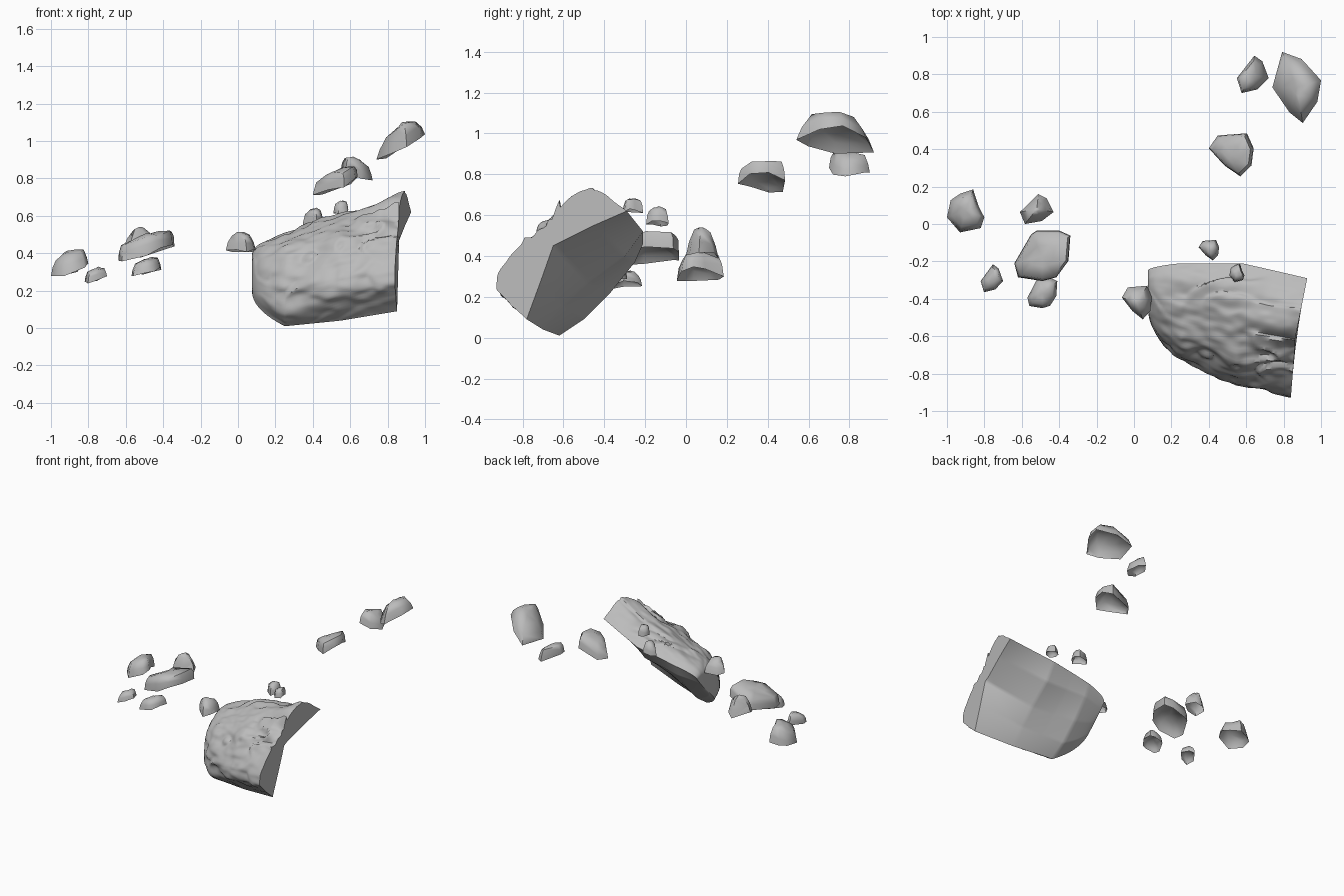
import bpy, bmesh, math
from mathutils import Vector, noise

cube = bpy.data.objects.get("Cube")
if cube:
    bpy.data.objects.remove(cube)

stone = bpy.data.materials.new("grey stone")
stone.use_nodes = True
grey = (0.5, 0.5, 0.5, 1)
stone.diffuse_color = grey
stone.node_tree.nodes["Principled BSDF"].inputs["Base Color"].default_value = grey


def finish(name, bm, angle):
    """Turn a bmesh into a smooth-shaded stone object."""
    bmesh.ops.recalc_face_normals(bm, faces=bm.faces)
    mesh = bpy.data.meshes.new(name)
    bm.to_mesh(mesh)
    bm.free()
    mesh.materials.append(stone)
    obj = bpy.data.objects.new(name, mesh)
    bpy.context.collection.objects.link(obj)
    bpy.ops.object.select_all(action='DESELECT')
    obj.select_set(True)
    bpy.context.view_layer.objects.active = obj
    bpy.ops.object.shade_smooth_by_angle(angle=math.radians(angle))


def bridge(bm, lower, upper):
    count = len(lower)
    for i in range(count):
        j = (i + 1) % count
        bm.faces.new((lower[i], lower[j], upper[j], upper[i]))


# Boulder cross-sections in (y, z): seven points over the rough outside, then the broken inside
left_tip = [(-.42, .2), (-.45, .24), (-.44, .29), (-.41, .34), (-.35, .38),
            (-.3, .39), (-.25, .38), (-.29, .33), (-.34, .28), (-.38, .24)]
left_body = [(-.62, .01), (-.71, .1), (-.71, .28), (-.61, .42), (-.44, .5),
             (-.31, .51), (-.21, .46), (-.25, .37), (-.37, .22), (-.5, .09)]
middle = [(-.7, .04), (-.85, .18), (-.82, .34), (-.71, .48), (-.52, .59),
          (-.36, .61), (-.21, .52), (-.3, .4), (-.48, .27), (-.6, .16)]
right_end = [(-.78, .09), (-.92, .24), (-.88, .38), (-.74, .53), (-.58, .67),
             (-.44, .71), (-.29, .62), (-.45, .55), (-.65, .45), (-.71, .28)]
OUTSIDE = 6


def curve_point(section, i, s):
    """Rounded curve through the outside points, straight lines inside."""
    b, c = section[i], section[(i + 1) % len(section)]
    if i >= OUTSIDE:
        return b.lerp(c, s)
    a = section[i - 1] if i else b
    d = section[i + 2] if i < OUTSIDE - 1 else c
    return (b * 2 + (c - a) * s + (a * 2 - b * 5 + c * 4 - d) * s ** 2
            + (b * 3 - a - c * 3 + d) * s ** 3) / 2


def roughness(x, along, q):
    """Weathered surface: broad lumps, plus overlapping strata that end in steep steps."""
    where = Vector((x * 4, q.x * 7, q.y * 7))
    layer = (along * .9 - x * 1.8 + noise.noise(where + Vector((5, 2, 1))) * 1.2) % 1
    ramp = layer / .8 if layer < .8 else (1 - layer) / .2
    strength = max(0, noise.noise(where * .6 + Vector((1, 7, 3))) + .4)
    return .025 * noise.noise(where) + .012 * noise.noise(where * 3) + .05 * strength * (ramp - .5)


def boulder():
    bm = bmesh.new()
    spans = [(.075, left_tip, .25, left_body, 16), (.25, left_body, .55, middle, 24),
             (.55, middle, .86, right_end, 24)]
    rings, sub = [], 14
    for x0, first, x1, second, steps in spans:
        last = second is right_end
        for k in range(steps + last):
            t = k / steps
            blend = t
            if first is left_tip:
                t, blend = t * t, t ** .95
            section = [Vector(a).lerp(Vector(b), blend) for a, b in zip(first, second)]
            x = x0 + (x1 - x0) * t
            centre = sum(section, Vector((0, 0))) / len(section)
            ring = []
            for i in range(len(section)):
                for j in range(sub):
                    q = curve_point(section, i, j / sub)
                    along = i + j / sub
                    if along < OUTSIDE:
                        fade = min(1, along, OUTSIDE - along) * min(1, (x - .05) * 7)
                        q = q + (q - centre).normalized() * fade * roughness(x, along, q)
                    slant = .2 * max(0, q.x + .62) - .08 * max(0, -.66 - q.x)
                    ring.append(bm.verts.new((x + slant * max(0, (x - .4) / .46), q.x, q.y)))
            rings.append(ring)
    for lower, upper in zip(rings, rings[1:]):
        bridge(bm, lower, upper)
    bm.faces.new(rings[0])
    bm.faces.new(rings[-1])
    finish("boulder", bm, 48)


# Fragment outlines seen from above, in units of the half width and half depth
wedge = [(-.6, 1), (.2, .8), (1, .2), (.85, -.4), (.25, -1), (-.3, -.7), (-1, 0)]
slab = [(-.87, -.85), (-1, -.3), (-.4, .85), (-.2, 1), (.6, 1), (1, .8), (.93, -.2), (.5, -.85), (0, -1)]
lump = [(-1, .3), (-.6, .9), (.7, 1), (1, .3), (.9, -.5), (.4, -1), (-.3, -.5)]
pebble = [(-1, -.3), (-.8, .5), (-.3, .8), (.4, 1), (.7, .2), (1, -.3), (.8, -.8), (-.3, -1)]
kite = [(-1, -.2), (.1, 1), (.6, .7), (1, -.2), (.3, -.8), (-.7, -1)]


def fragment(name, outline, x, y, width, depth, low, slope, height, top=.55):
    """Domed chip with a sloping, hollowed underside; low is the height of its left edge."""
    bm = bmesh.new()

    def point(u, v, lift):
        px = u * width / 2
        return bm.verts.new((x + px, y + v * depth / 2, low + slope * (px + width / 2) + lift))

    rings = []
    profile = ((.5, .55), (.86, .3), (1, 0), (.7 + .4 * top, .42), (top + .2, .82), (top * .6, .98))
    for scale, lift in profile:
        ring = []
        for u, v in outline:
            bump = noise.noise(Vector((x * 9 + u * 2, y * 9 + v * 2, lift * 2))) * .2
            droop = .2 * (.5 - v * v) if lift < .4 else 0
            ring.append(point(u * scale, v * scale, (lift + bump + droop) * height))
        rings.append(ring)
    for lower, upper in zip(rings, rings[1:]):
        bridge(bm, lower, upper)
    for ring, lift in ((rings[0], .6), (rings[-1], 1)):
        tip = point(0, 0, lift * height)
        for a, b in zip(ring, ring[1:] + ring[:1]):
            bm.faces.new((a, b, tip))
    finish(name, bm, 62)


boulder()

# Group drifting off to the left
fragment("left_outer_chip", pebble, -.9, .07, .2, .23, .27, .33, .11)
fragment("left_low_chip", kite, -.76, -.29, .12, .15, .245, .25, .06)
fragment("left_back_chip", kite, -.52, .08, .18, .16, .41, 0, .13, .3)
fragment("left_slab", slab, -.49, -.17, .3, .27, .355, .3, .1, .7)
fragment("left_front_chip", slab, -.49, -.37, .16, .16, .28, .25, .07)
fragment("near_chip", lump, .015, -.42, .16, .18, .415, 0, .1, .4)

# Small pieces breaking from the boulder
fragment("crest_chip", lump, .4, -.14, .11, .11, .545, .2, .08)
fragment("crest_crumb", pebble, .55, -.26, .08, .1, .61, .2, .06)

# Group rising at the back
fragment("rear_lump", lump, .52, .37, .24, .23, .7, .42, .09, .65)
fragment("rear_small_chip", kite, .635, .8, .17, .2, .845, -.35, .09)
fragment("rear_large_chip", wedge, .87, .73, .26, .38, .885, .55, .13, .4)
